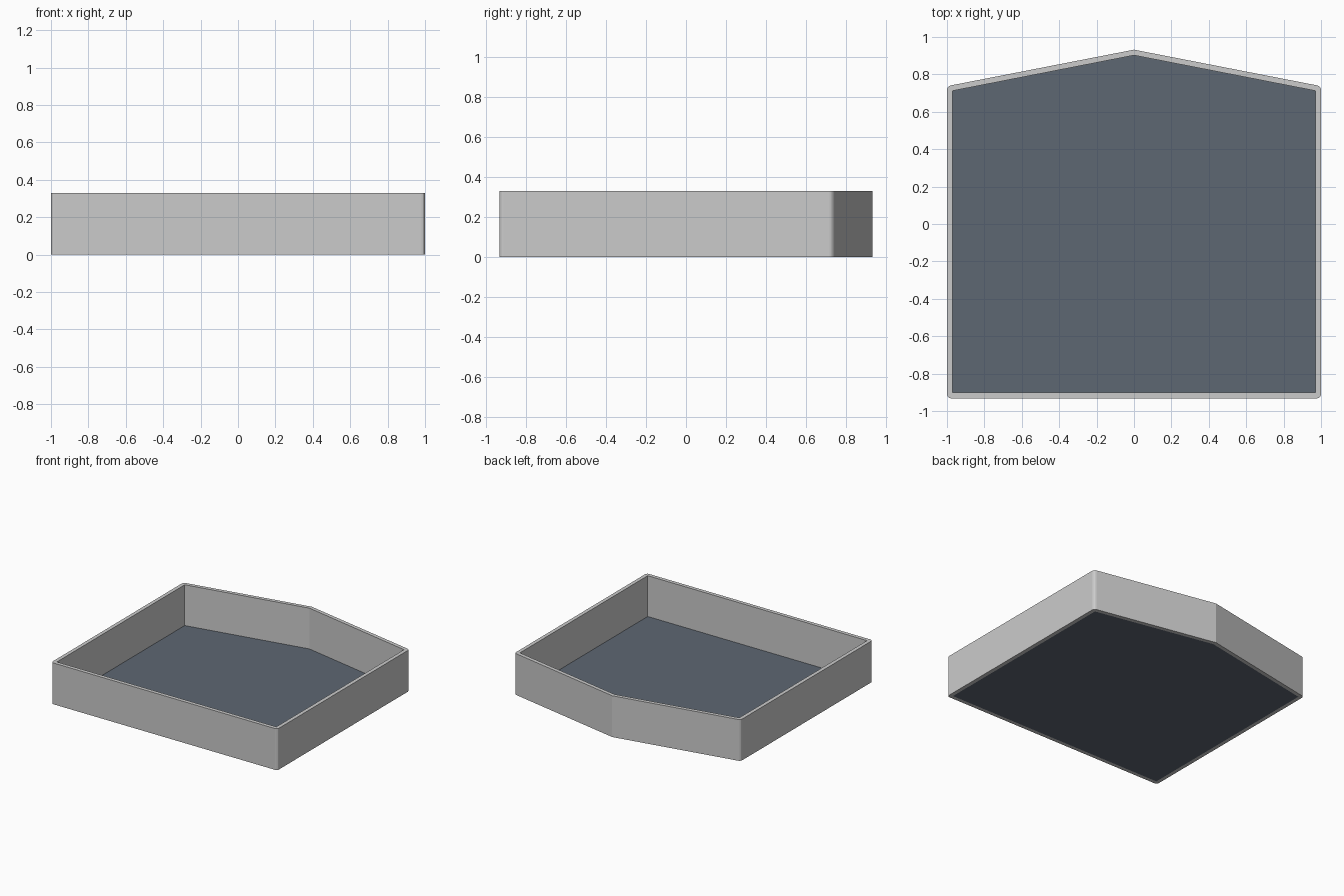
import bpy, bmesh

if "Cube" in bpy.data.objects:
    bpy.data.objects.remove(bpy.data.objects["Cube"])

HEIGHT = 0.33


def outline(half_width, front, shoulder, peak):
    # House-shaped plan, counter-clockwise from the front left
    return [(-half_width, front), (half_width, front), (half_width, shoulder),
            (0, peak), (-half_width, shoulder)]


def make_object(name, bm):
    bmesh.ops.recalc_face_normals(bm, faces=bm.faces)
    mesh = bpy.data.meshes.new(name)
    bm.to_mesh(mesh)
    bm.free()
    obj = bpy.data.objects.new(name, mesh)
    bpy.context.collection.objects.link(obj)
    return obj


outer = outline(1.0, -0.932, 0.737, 0.932)
inner = outline(0.97, -0.902, 0.712, 0.902)

# Wall: closed ring with softened outer corners, sharp at the rear peak
bm = bmesh.new()
ob, ot, ib, it = [[bm.verts.new((x, y, z)) for x, y in loop]
                  for loop in (outer, inner) for z in (0, HEIGHT)]
n = len(outer)
for i in range(n):
    j = (i + 1) % n
    for a, b in ((ob, ot), (ot, it), (it, ib), (ib, ob)):
        bm.faces.new((a[i], a[j], b[j], b[i]))
corners = [bm.edges.get((ob[i], ot[i])) for i in (0, 1, 2, 4)]
bmesh.ops.bevel(bm, geom=corners, offset=0.02, offset_type='OFFSET',
                segments=3, profile=0.5, affect='EDGES')
make_object("tray_wall", bm)

# Floor: thin dark panel inside the wall, flush with the underside
bm = bmesh.new()
face = bm.faces.new([bm.verts.new((x, y, 0)) for x, y in inner])
ext = bmesh.ops.extrude_face_region(bm, geom=[face], use_keep_orig=True)
for v in ext["geom"]:
    if isinstance(v, bmesh.types.BMVert):
        v.co.z = 0.004
floor = make_object("tray_floor", bm)
mat = bpy.data.materials.new("dark_slate")
mat.diffuse_color = (0.11, 0.135, 0.17, 1)
mat.use_nodes = True
mat.node_tree.nodes["Principled BSDF"].inputs["Base Color"].default_value = mat.diffuse_color
floor.data.materials.append(mat)
